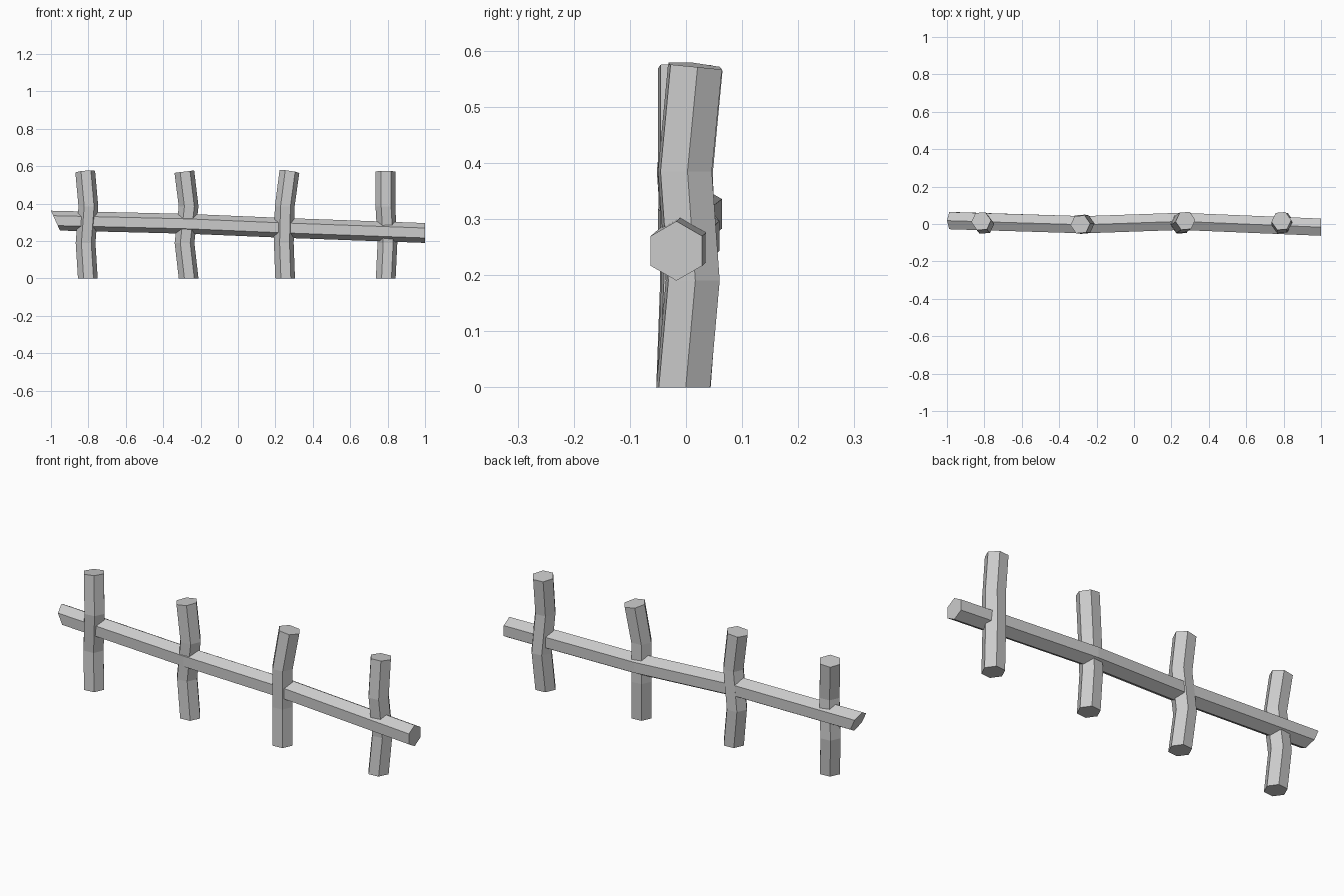
import bpy, bmesh
from math import sin, cos, radians

if "Cube" in bpy.data.objects:
    bpy.data.objects.remove(bpy.data.objects["Cube"])

R = 0.053


def hex_beam(name, rings):
    """Loft a capped six-sided beam through rings of six points."""
    bm = bmesh.new()
    loops = [[bm.verts.new(p) for p in ring] for ring in rings]
    for a, b in zip(loops, loops[1:]):
        for i in range(6):
            j = (i + 1) % 6
            bm.faces.new((a[i], a[j], b[j], b[i]))
    bm.faces.new(loops[0])
    bm.faces.new(loops[-1])
    bmesh.ops.recalc_face_normals(bm, faces=bm.faces)
    mesh = bpy.data.meshes.new(name)
    bm.to_mesh(mesh)
    bm.free()
    obj = bpy.data.objects.new(name, mesh)
    bpy.context.collection.objects.link(obj)


def hexagon(turn):
    return [(R * cos(radians(turn + 60 * i)), R * sin(radians(turn + 60 * i))) for i in range(6)]


# Crooked posts: (x, y) centres from the ground up, top cut square to the lean
HEIGHTS = (0, 0.19, 0.385, 0.571)
POSTS = [
    [(-0.803, -0.004), (-0.815, 0.010), (-0.80, -0.004), (-0.817, 0.015)],
    [(-0.264, -0.005), (-0.286, 0.002), (-0.264, -0.002), (-0.287, -0.002)],
    [(0.252, -0.004), (0.245, 0.004), (0.25, 0.000), (0.275, 0.017)],
    [(0.79, -0.005), (0.799, 0.012), (0.788, -0.002), (0.788, 0.016)],
]
for n, path in enumerate(POSTS):
    lean_x = (path[3][0] - path[2][0]) / 0.186
    lean_y = (path[3][1] - path[2][1]) / 0.186
    rings = []
    for k, (cx, cy) in enumerate(path):
        t = 1 if k == 3 else 0
        rings.append([(cx + u, cy + v, HEIGHTS[k] - t * (lean_x * u + lean_y * v))
                      for u, v in hexagon(5)])
    hex_beam(f"post_{n + 1}", rings)

# Sagging cross rail: (x, y, z) centres and end shear, left end cut on a slant
RAIL = [
    (-0.976, 0.018, 0.309, -0.45),
    (-0.27, -0.004, 0.292, 0),
    (0.25, 0.014, 0.270, 0),
    (1.0, -0.017, 0.243, 0),
]
hex_beam("cross_rail", [[(x + s * v, y + u, z + v) for u, v in hexagon(30)]
                        for x, y, z, s in RAIL])
